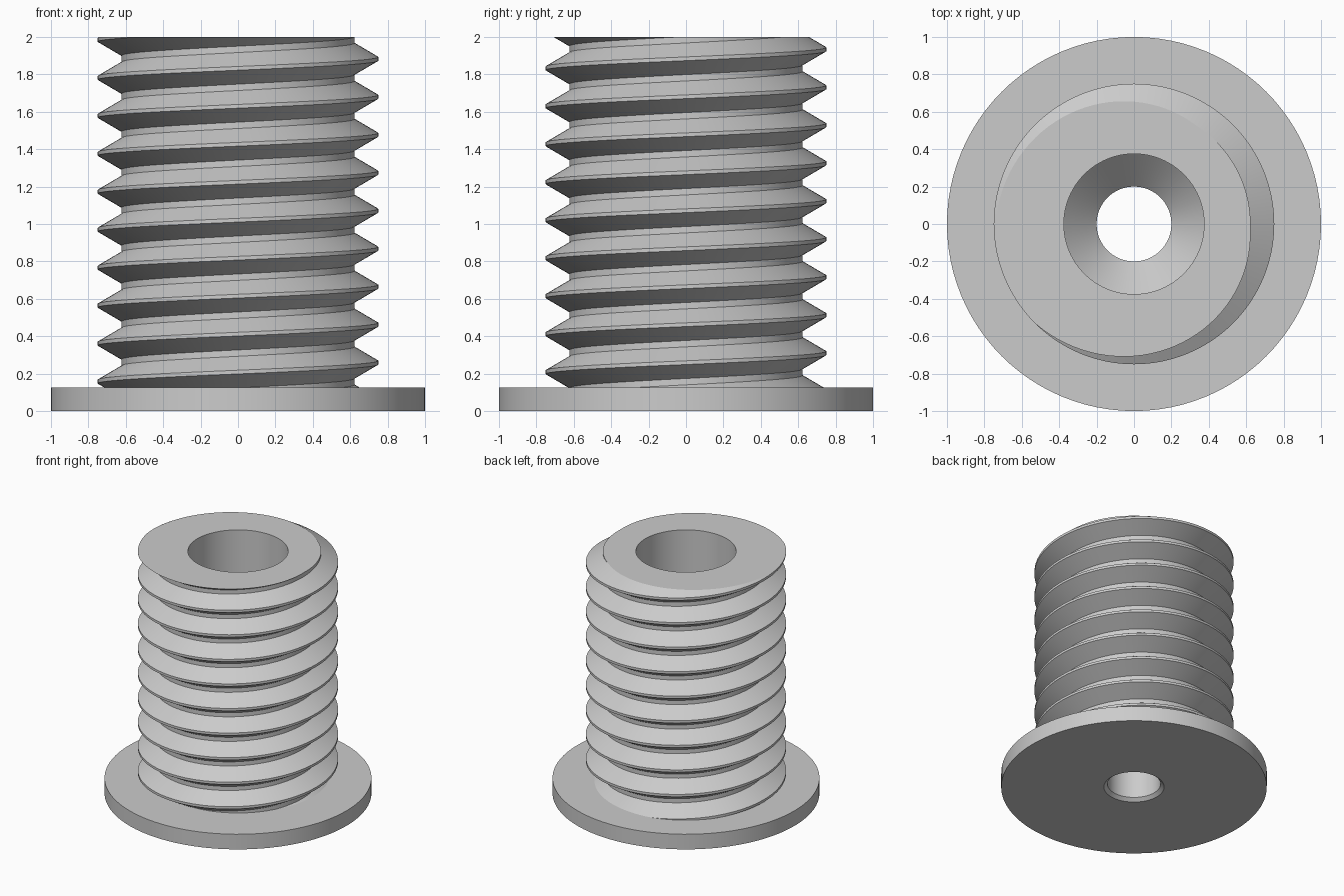
import bpy, bmesh, math
from mathutils import Vector

if "Cube" in bpy.data.objects:
    bpy.data.objects.remove(bpy.data.objects["Cube"], do_unlink=True)

SEGMENTS = 96
PITCH = 0.203
TURNS = 12
HEIGHT, FLANGE_TOP = 2.0, 0.125
BORE = 0.375

grey = bpy.data.materials.new("plain_grey")
grey.use_nodes = True
grey.diffuse_color = (0.6, 0.6, 0.6, 1)
grey.node_tree.nodes["Principled BSDF"].inputs["Base Color"].default_value = (0.6, 0.6, 0.6, 1)


def spin_profile(bm, points, closed, turns=1, rise=0.0):
    """Sweep an (r, z) profile around z, optionally climbing as a helix."""
    verts = [bm.verts.new((r, 0, z)) for r, z in points]
    edges = [bm.edges.new(pair) for pair in zip(verts, verts[1:])]
    if closed:
        edges.append(bm.edges.new((verts[-1], verts[0])))
    steps = SEGMENTS * turns
    bmesh.ops.spin(bm, geom=verts + edges, cent=(0, 0, 0), axis=(0, 0, 1),
                   dvec=(0, 0, rise / SEGMENTS), angle=math.tau * turns, steps=steps)
    bmesh.ops.remove_doubles(bm, verts=bm.verts[:], dist=0.0001)


def finish(bm, name):
    mesh = bpy.data.meshes.new(name)
    bm.to_mesh(mesh)
    bm.free()
    obj = bpy.data.objects.new(name, mesh)
    bpy.context.collection.objects.link(obj)
    mesh.materials.append(grey)
    bpy.ops.object.select_all(action="DESELECT")
    obj.select_set(True)
    bpy.context.view_layer.objects.active = obj
    bpy.ops.object.shade_smooth_by_angle(angle=math.radians(25))
    return obj


# Flange with countersunk bore
bm = bmesh.new()
spin_profile(bm, [(0.6, FLANGE_TOP), (1, FLANGE_TOP), (1, 0), (0.227, 0), (0.2, 0.025),
                  (0.2, 0.3), (BORE, 0.475), (BORE, HEIGHT)], closed=True)
bmesh.ops.recalc_face_normals(bm, faces=bm.faces[:])
finish(bm, "flange_and_bore")

# Helical thread: one pitch of profile, crest to crest
crest, root, start = 0.75, 0.623, -0.147
half_crest, half_root = 0.01, 0.017
profile = [(crest, start), (crest, start + half_crest),
           (root, start + PITCH / 2 - half_root), (root, start + PITCH / 2 + half_root),
           (crest, start + PITCH - half_crest), (crest, start + PITCH)]
bm = bmesh.new()
spin_profile(bm, profile, closed=False, turns=TURNS, rise=PITCH)

# Trim the thread flat at the flange and at the top
for z, up in ((FLANGE_TOP, -1), (HEIGHT, 1)):
    bmesh.ops.bisect_plane(bm, geom=bm.verts[:] + bm.edges[:] + bm.faces[:], dist=0.00001,
                           plane_co=(0, 0, z), plane_no=(0, 0, up), clear_outer=True)
bmesh.ops.remove_doubles(bm, verts=bm.verts[:], dist=0.0001)
bm.normal_update()
for face in bm.faces:
    c = face.calc_center_median()
    if face.normal.dot(Vector((c.x, c.y, 0))) < 0:
        face.normal_flip()

# Flat end face around the bore
rim = [e for e in bm.edges if e.is_boundary and all(abs(v.co.z - HEIGHT) < 0.0005 for v in e.verts)]
ring = [bm.verts.new((BORE * math.cos(a), BORE * math.sin(a), HEIGHT))
        for a in (math.tau * i / SEGMENTS for i in range(SEGMENTS))]
hole = [bm.edges.new((ring[i - 1], ring[i])) for i in range(SEGMENTS)]
cap = bmesh.ops.triangle_fill(bm, use_beauty=True, use_dissolve=False, edges=rim + hole,
                              normal=(0, 0, 1))
bm.normal_update()
for face in cap["geom"]:
    if isinstance(face, bmesh.types.BMFace) and face.normal.z < 0:
        face.normal_flip()
finish(bm, "thread")
